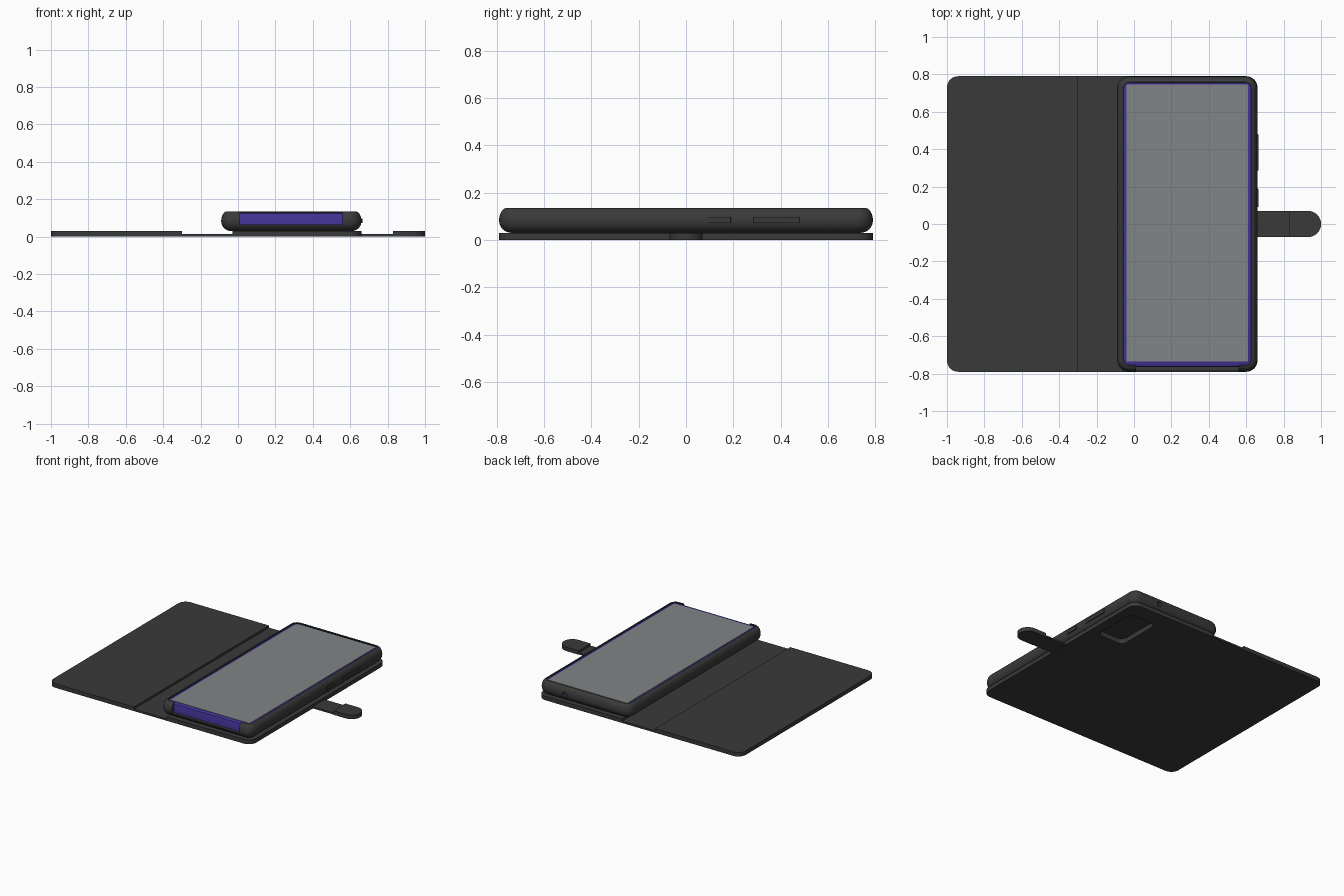
import bpy, bmesh, math
from mathutils import Vector

if "Cube" in bpy.data.objects:
    bpy.data.objects.remove(bpy.data.objects["Cube"], do_unlink=True)


def material(name, rgb):
    m = bpy.data.materials.new(name)
    m.use_nodes = True
    m.diffuse_color = (*rgb, 1)
    bsdf = next(n for n in m.node_tree.nodes if n.type == "BSDF_PRINCIPLED")
    bsdf.inputs["Base Color"].default_value = (*rgb, 1)
    bsdf.inputs["Roughness"].default_value = 0.7
    return m


LEATHER = material("charcoal leather", (0.042, 0.042, 0.042))
PURPLE = material("purple body", (0.056, 0.034, 0.31))
GLASS = material("grey glass", (0.22, 0.235, 0.235))


def outline(x0, x1, y0, y1, radii, seg=8):
    """Rounded rectangle; radii order: right-back, left-back, left-front, right-front."""
    corners = [(x1, y1, -1, -1), (x0, y1, 1, -1), (x0, y0, 1, 1), (x1, y0, -1, 1)]
    pts = []
    for i, ((x, y, sx, sy), r) in enumerate(zip(corners, radii)):
        steps = seg if r > 0 else 0
        for k in range(steps + 1):
            a = math.pi / 2 * (i + (k / steps if steps else 0))
            pts.append((x + sx * r + r * math.cos(a), y + sy * r + r * math.sin(a)))
    return pts


def loft(name, rings, mat):
    """Skin a list of (outline, z) rings and cap both ends."""
    bm = bmesh.new()
    rows = [[bm.verts.new((x, y, z)) for x, y in pts] for pts, z in rings]
    n = len(rows[0])
    for low, high in zip(rows, rows[1:]):
        for i in range(n):
            j = (i + 1) % n
            bm.faces.new((low[i], low[j], high[j], high[i]))
    bm.faces.new(rows[0][::-1])
    bm.faces.new(rows[-1])
    bmesh.ops.recalc_face_normals(bm, faces=bm.faces)
    me = bpy.data.meshes.new(name)
    bm.to_mesh(me)
    bm.free()
    ob = bpy.data.objects.new(name, me)
    bpy.context.collection.objects.link(ob)
    me.materials.append(mat)
    return ob


def plate(name, x0, x1, y0, y1, z0, z1, radii, mat=LEATHER):
    if not isinstance(radii, tuple):
        radii = (radii,) * 4
    pts = outline(x0, x1, y0, y1, radii)
    return loft(name, [(pts, z0), (pts, z1)], mat)


def inset_shell(name, profile, mat):
    """Loft around the phone footprint from (inset, height) pairs."""
    return loft(name, [(outline(CX0 + d, CX1 - d, -HY + d, HY - d, (0.065 - d,) * 4), z)
                       for d, z in profile], mat)


def cut(ob, cutter):
    mod = ob.modifiers.new("cut", "BOOLEAN")
    mod.object = cutter
    mod.solver = "EXACT"
    bpy.context.view_layer.objects.active = ob
    bpy.ops.object.modifier_apply(modifier=mod.name)


HY = 0.79                 # half length of the cover
CX0, CX1 = -0.09, 0.66    # case sides
THIN, THICK = 0.014, 0.03
R = 0.06

# Folding cover: thin sheet with two stiff panels
cover_sheet = plate("cover_sheet", -1, CX1, -HY, HY, 0, THIN, R)
flap_panel = plate("flap_panel", -1, -0.3, -HY, HY, THIN, THICK, (0, R, R, 0))
back_panel = plate("back_panel", -0.03, CX1, -HY, HY, THIN, THICK, (R, 0, 0, R))

# Closing strap with thick rounded tip
strap = plate("strap", CX1 - 0.02, 0.84, -0.07, 0.07, 0.002, THIN, 0)
strap_tip = plate("strap_tip", 0.83, 1, -0.07, 0.07, 0, THICK, (0.069, 0, 0, 0.069))

# Case: round-edged tray with an overhanging lip
mid, half, lip = 0.0825, 0.0525, 0.032
profile = []
for k in range(9):
    a = math.pi / 2 * (k / 8 - 1)
    profile.append((half * (1 - math.cos(a)), mid + half * math.sin(a)))
for k in range(1, 9):
    a = math.pi / 2 * k / 8
    profile.append((lip * (1 - math.cos(a)), mid + half * math.sin(a)))
profile += [(0.035, 0.133), (0.025, 0.12), (0.025, 0.05)]
case = inset_shell("case", profile, LEATHER)

# Openings: front slot, camera window, round socket at the back
slot = plate("slot_cutter", 0.01, 0.56, -0.9, -0.745, 0.065, 0.2, 0)
window = plate("window_cutter", 0.37, 0.59, 0.32, 0.66, -0.05, 0.07, 0.04)
bpy.ops.mesh.primitive_cylinder_add(vertices=24, radius=0.018, depth=0.1,
                                    location=(0.44, HY, mid),
                                    rotation=(math.pi / 2, 0, 0))
socket = bpy.context.object
socket.name = "socket_cutter"
for ob, cutters in ((case, (slot, window, socket)),
                    (cover_sheet, (window,)), (back_panel, (window,))):
    for c in cutters:
        cut(ob, c)
for c in (slot, window, socket):
    bpy.data.objects.remove(c, do_unlink=True)

# Phone body, screen and camera island
phone = inset_shell("phone_body", [(0.036, 0.051), (0.026, 0.06), (0.026, 0.116),
                                   (0.029, 0.124), (0.037, 0.128)], PURPLE)
screen = plate("screen", -0.04, 0.61, -0.735, 0.745, 0.127, 0.131, 0.004, GLASS)
camera = plate("camera_island", 0.37, 0.59, 0.32, 0.66, 0.036, 0.055, 0.04)

# Side buttons
buttons = [plate(f"side_button_{i}", 0.64, 0.665, y0, y1, 0.072, 0.098, 0.004)
           for i, (y0, y1) in enumerate(((0.09, 0.19), (0.285, 0.48)), 1)]

# Smooth the rounded edges, keep the corners crisp
bpy.ops.object.select_all(action="DESELECT")
for ob in [cover_sheet, flap_panel, back_panel, strap, strap_tip,
           case, phone, screen, camera] + buttons:
    ob.select_set(True)
bpy.context.view_layer.objects.active = case
bpy.ops.object.shade_smooth_by_angle(angle=math.radians(35))
